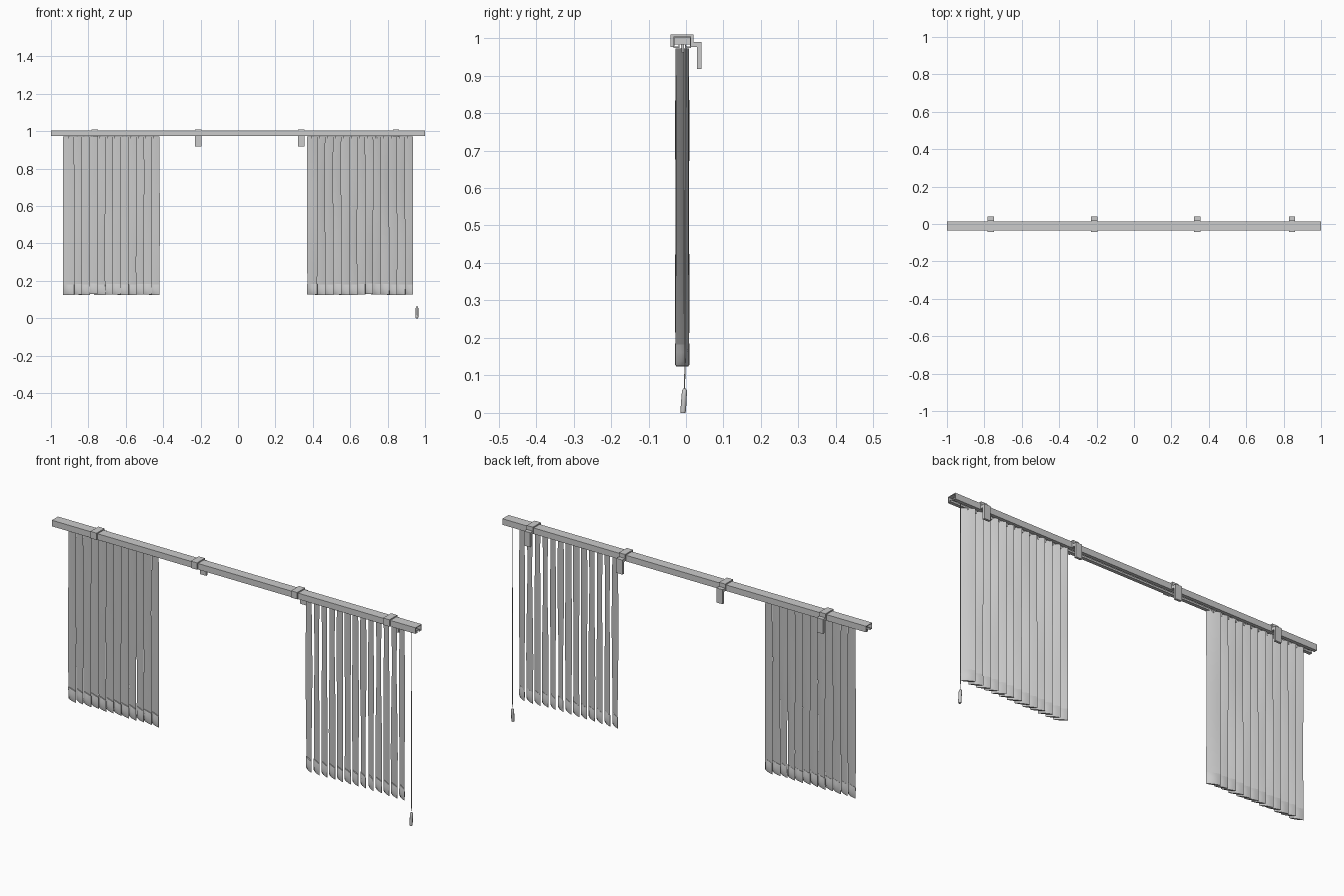
import bpy, bmesh, math, random

if "Cube" in bpy.data.objects:
    bpy.data.objects.remove(bpy.data.objects["Cube"])
random.seed(4)

YC = -0.010   # depth of the rail centre line


def finish(name, bm, smooth=False):
    bmesh.ops.recalc_face_normals(bm, faces=bm.faces[:])
    me = bpy.data.meshes.new(name)
    bm.to_mesh(me)
    bm.free()
    ob = bpy.data.objects.new(name, me)
    bpy.context.collection.objects.link(ob)
    if smooth:
        bpy.context.view_layer.objects.active = ob
        ob.select_set(True)
        bpy.ops.object.shade_smooth_by_angle(angle=math.radians(35))
        ob.select_set(False)
    return ob


def loft(bm, rings, closed=False, cap=False):
    rows = [[bm.verts.new(p) for p in r] for r in rings]
    n = len(rows[0])
    for a, b in zip(rows, rows[1:]):
        for i in range(n if closed else n - 1):
            j = (i + 1) % n
            bm.faces.new((a[i], a[j], b[j], b[i]))
    if cap:
        bm.faces.new(rows[0])
        bm.faces.new(rows[-1])


def extrude_x(name, profile, x0, x1):
    bm = bmesh.new()
    loft(bm, [[(x, y, z) for y, z in profile] for x in (x0, x1)], True, True)
    return finish(name, bm)


def box(name, x0, x1, y0, y1, z0, z1):
    bm = bmesh.new()
    loft(bm, [[(x0, y0, z), (x1, y0, z), (x1, y1, z), (x0, y1, z)] for z in (z0, z1)], True, True)
    return finish(name, bm)


# Head rail: channel with a slot along the underside
half = [(0.007, 0.974), (0.024, 0.974), (0.024, 1.004)]
inner = [(0.021, 1.001), (0.021, 0.977), (0.010, 0.977), (0.010, 0.983), (0.007, 0.983)]
right = [(YC + y, z) for y, z in half]
left = [(YC - y, z) for y, z in half]
rail = (right + left[::-1]
        + [(YC - y, z) for y, z in inner[::-1]]
        + [(YC + y, z) for y, z in inner])
extrude_x("head_rail", rail, -1, 1)

# Recessed end plugs and tilt rod inside the rail
for s in (-1, 1):
    box("rail_end_plug", s * 0.975 - 0.005, s * 0.975 + 0.005, YC - 0.021, YC + 0.021, 0.983, 1.001)
rod = [(YC + 0.004 * math.cos(a * math.pi / 4), 0.991 + 0.004 * math.sin(a * math.pi / 4)) for a in range(8)]
extrude_x("tilt_rod", rod, -0.97, 0.97)

# Mounting clips: hook over the rail, with a wall plate hanging behind
clip = [(-0.042, 0.976), (-0.042, 1.010), (0.020, 1.010), (0.020, 0.990),
        (0.041, 0.990), (0.041, 0.918), (0.030, 0.918), (0.030, 0.976),
        (0.014, 0.976), (0.014, 1.004), (-0.034, 1.004), (-0.034, 0.976)]
for x in (-0.765, -0.213, 0.338, 0.845):
    extrude_x("mounting_clip", clip, x - 0.017, x + 0.017)


# Vertical slats with a weighted hem and a carrier at the top
def slat(x, angle, width=0.064, top=0.972, bottom=0.124):
    phase, bend = random.uniform(0, 6.28), random.uniform(0.02, 0.09)
    angle += random.uniform(-0.04, 0.04)
    low = bottom + random.uniform(0, 0.005)

    def point(u, v, z):
        a = angle + bend * math.sin(phase + 7 * z)
        return (x + u * math.cos(a) + v * math.sin(a),
                YC - u * math.sin(a) + v * math.cos(a), z)

    cols = [-1, -0.5, 0, 0.5, 1]
    bm = bmesh.new()
    loft(bm, [[point(c * width / 2, 0.002 * (1 - c * c), low + (top - low) * k / 12)
               for c in cols] for k in range(13)])
    finish("slat", bm, True)

    bm = bmesh.new()
    rings = []
    for z, t in ((low, 0.004), (low + 0.012, 0.009), (low + 0.036, 0.009), (low + 0.056, 0.0025)):
        rings.append([point(c * width / 2, t * (1 - c * c) + 0.0005, z) for c in cols]
                     + [point(c * width / 2, -t * (1 - c * c) - 0.0005, z) for c in cols[::-1]])
    loft(bm, rings, True, True)
    finish("slat_hem", bm, True)

    box("slat_carrier", x - 0.004, x + 0.004, YC - 0.004, YC + 0.004, 0.962, 0.992)


# Two stacks of slats: left nearly closed, right turned further open
for x0, x1, degrees, count in ((-0.905, -0.448, 22, 12), (0.397, 0.909, 31, 13)):
    for i in range(count):
        slat(x0 + (x1 - x0) * i / (count - 1), math.radians(degrees))


# Pull cord: two strands ending in a weight
def lathe_tube(name, stations, x, sides):
    bm = bmesh.new()
    loft(bm, [[(x + r * math.cos(2 * math.pi * i / sides), y + r * math.sin(2 * math.pi * i / sides), z)
               for i in range(sides)] for y, z, r in stations], True, True)
    return finish(name, bm, True)


for s in (-1, 1):
    lathe_tube("pull_cord", [(-0.004, 0.055, 0.001), (-0.003 + 0.002 * s, 0.15, 0.001),
                             (-0.003 + 0.003 * s, 0.98, 0.001)], 0.957, 6)
lathe_tube("cord_weight", [(-0.008, 0.0, 0.006), (-0.0075, 0.006, 0.0075), (-0.005, 0.045, 0.007),
                           (-0.004, 0.060, 0.0065), (-0.004, 0.065, 0.003)], 0.957, 12)
